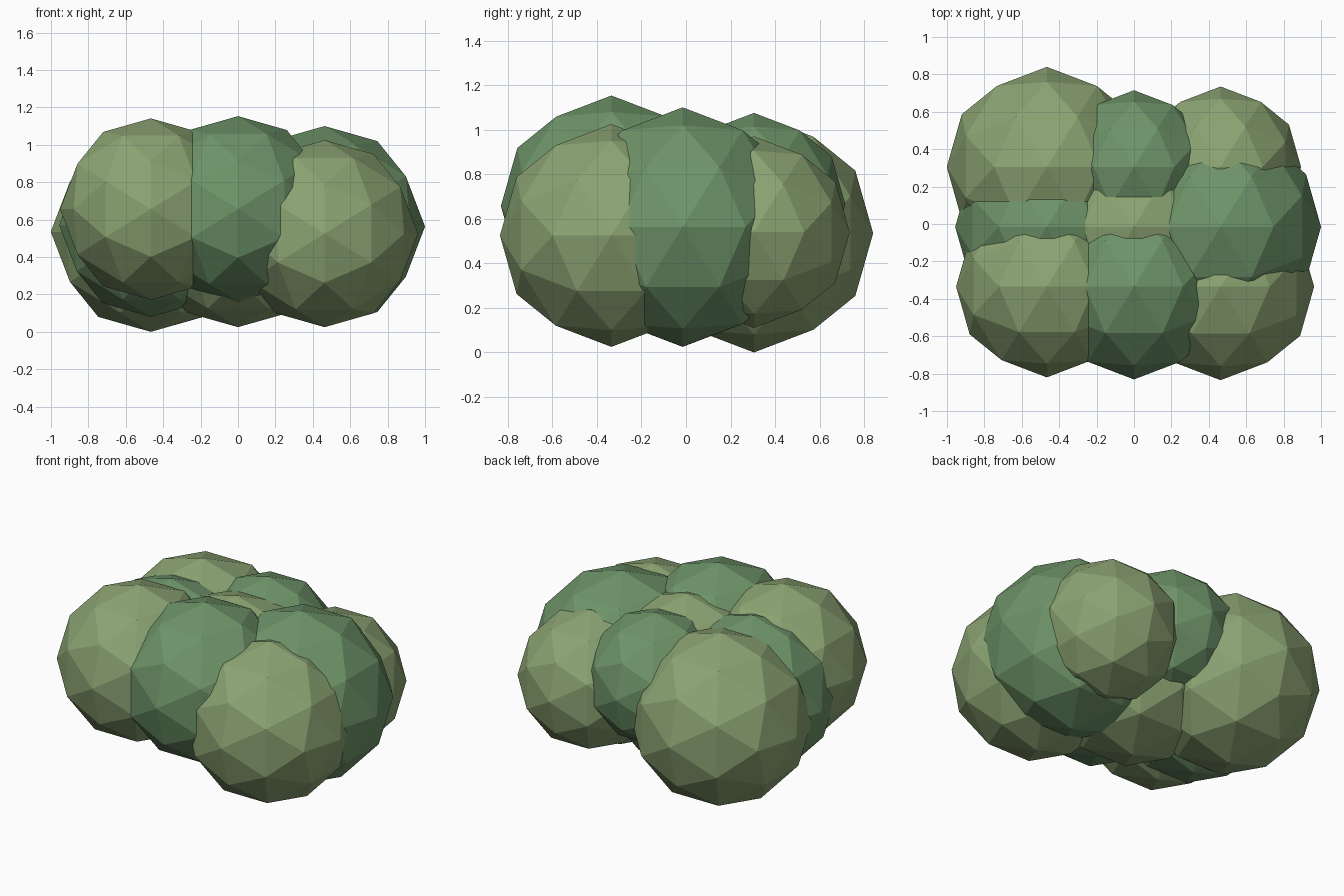
import bpy, bmesh
from itertools import combinations
from mathutils import Vector

if "Cube" in bpy.data.objects:
    bpy.data.objects.remove(bpy.data.objects["Cube"])


def material(name, rgb):
    m = bpy.data.materials.new(name)
    m.diffuse_color = (*rgb, 1)
    m.use_nodes = True
    m.node_tree.nodes["Principled BSDF"].inputs["Base Color"].default_value = m.diffuse_color
    return m


light = material("light_leaf", (0.26, 0.37, 0.17))
dark = material("dark_leaf", (0.155, 0.295, 0.14))

# Unit faceted ball: icosahedron with vertices in the axis planes, split once
PHI = (1 + 5 ** 0.5) / 2
corners = []
for a in (-1, 1):
    for b in (-PHI, PHI):
        corners += [Vector((a, 0, b)), Vector((b, a, 0)), Vector((0, b, a))]
mids = [p + q for p, q in combinations(corners, 2) if (p - q).length < 2.01]
points = [p.normalized() for p in corners + mids]


def leaf_ball(name, centre, radius, mat):
    bm = bmesh.new()
    for p in points:
        bm.verts.new(p * radius)
    bmesh.ops.convex_hull(bm, input=bm.verts)
    bmesh.ops.recalc_face_normals(bm, faces=bm.faces)
    mesh = bpy.data.meshes.new(name)
    bm.to_mesh(mesh)
    bm.free()
    mesh.materials.append(mat)
    ob = bpy.data.objects.new(name, mesh)
    ob.location = centre
    bpy.context.collection.objects.link(ob)


# Bush: 3 x 3 grid of balls, each (centre z, radius), left to right
columns = (("left", -0.466), ("middle", 0.0), ("right", 0.463))
rows = (
    ("front", -0.335, ((0.656, 0.485), (0.657, 0.496), (0.525, 0.50))),
    ("centre", -0.015, ((0.57, 0.49), (0.55, 0.525), (0.563, 0.537))),
    ("back", 0.305, ((0.535, 0.535), (0.665, 0.41), (0.54, 0.43))),
)
for j, (row, y, balls) in enumerate(rows):
    for i, ((col, x), (z, r)) in enumerate(zip(columns, balls)):
        leaf_ball(f"leaf_ball_{row}_{col}", (x, y, z), r,
                  dark if (i + j) % 2 else light)
